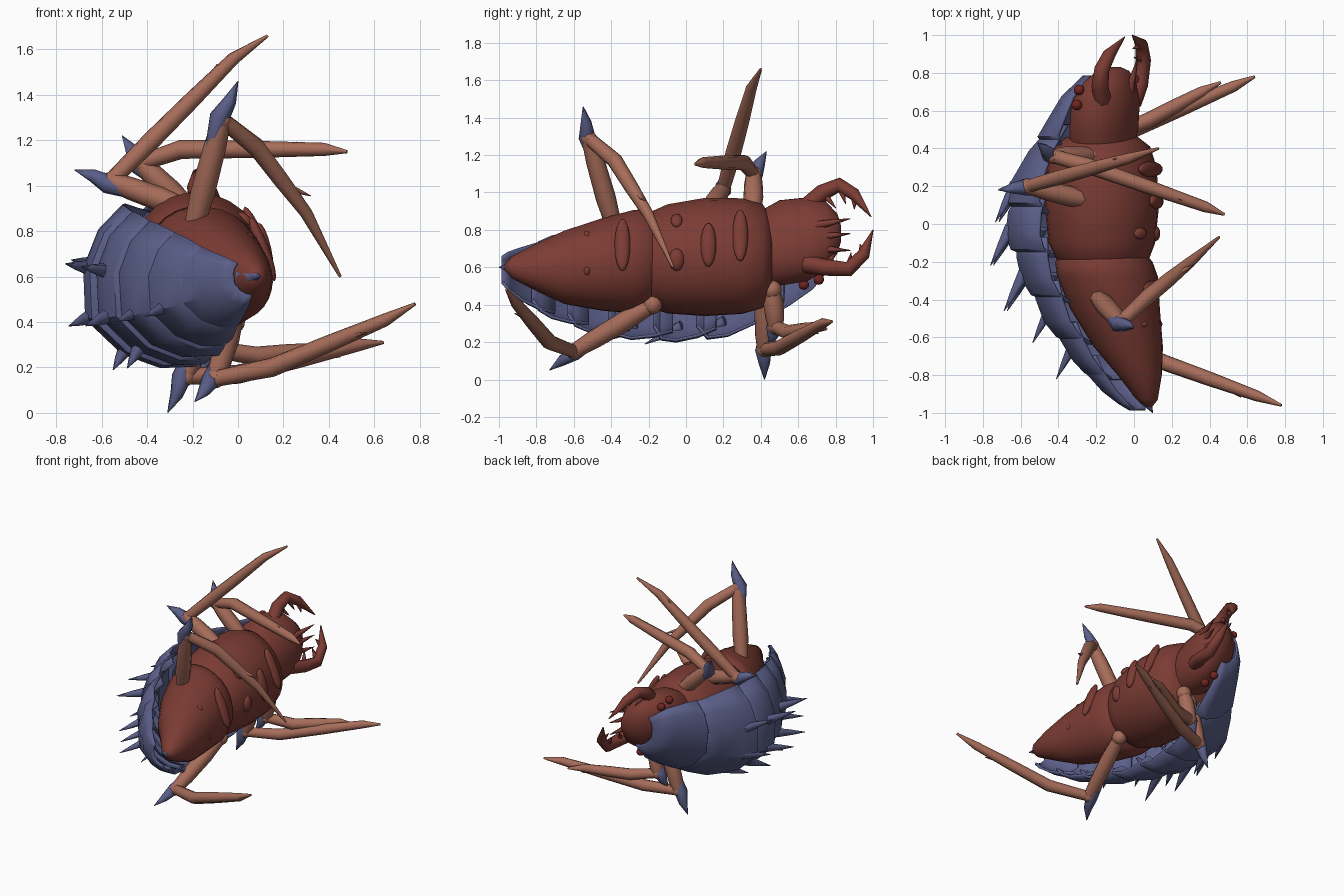
import bpy, bmesh, math
from mathutils import Vector, Matrix

if "Cube" in bpy.data.objects:
    bpy.data.objects.remove(bpy.data.objects["Cube"])


def material(name, rgb):
    m = bpy.data.materials.new(name)
    m.use_nodes = True
    m.diffuse_color = (*rgb, 1)
    bsdf = next(n for n in m.node_tree.nodes if n.type == 'BSDF_PRINCIPLED')
    bsdf.inputs["Base Color"].default_value = (*rgb, 1)
    bsdf.inputs["Roughness"].default_value = 0.8
    return m


RED = material("dark_red_body", (0.2, 0.045, 0.034))
BLUE = material("slate_blue_shell", (0.105, 0.115, 0.25))
TAN = material("tan_leg", (0.38, 0.15, 0.1))
EYE = material("deep_red_eye", (0.17, 0.018, 0.014))

# The body is rolled: BACK points out of the shell, SIDE to the upper flank
BACK = Vector((-0.91, 0, -0.41))
SIDE = Vector((-0.41, 0, 0.91))
TAIL = Vector((0, -1, 0))


def finish(name, bm, mat, angle):
    bmesh.ops.recalc_face_normals(bm, faces=bm.faces)
    me = bpy.data.meshes.new(name)
    bm.to_mesh(me)
    bm.free()
    me.materials.append(mat)
    ob = bpy.data.objects.new(name, me)
    bpy.context.collection.objects.link(ob)
    bpy.ops.object.select_all(action='DESELECT')
    ob.select_set(True)
    bpy.context.view_layer.objects.active = ob
    bpy.ops.object.shade_smooth_by_angle(angle=math.radians(angle))
    return ob


def loft(name, rings, mat, closed=True, angle=60):
    bm = bmesh.new()
    rows = [[bm.verts.new(p) for p in ring] for ring in rings]
    n = len(rings[0])
    for a, b in zip(rows, rows[1:]):
        for i in range(n if closed else n - 1):
            j = (i + 1) % n
            bm.faces.new((a[i], a[j], b[j], b[i]))
    if closed:
        bm.faces.new(rows[0])
        bm.faces.new(rows[-1])
    return finish(name, bm, mat, angle)


def tube(name, points, radii, mat, sides=8):
    pts = [Vector(p) for p in points]
    rings, prev, u = [], None, None
    for i, p in enumerate(pts):
        t = (pts[min(i + 1, len(pts) - 1)] - pts[max(i - 1, 0)]).normalized()
        u = t.orthogonal().normalized() if prev is None else prev.rotation_difference(t) @ u
        prev, v = t, t.cross(u)
        rings.append([p + radii[i] * (u * math.cos(k * math.tau / sides) + v * math.sin(k * math.tau / sides))
                      for k in range(sides)])
    return loft(name, rings, mat)


def spike(name, base, tip, r, mat):
    base, tip = Vector(base), Vector(tip)
    return tube(name, [base, base.lerp(tip, 0.5), tip], [r, r * 0.6, 0.002], mat, 6)


def blob(name, loc, size, mat, tilt=0):
    bm = bmesh.new()
    bmesh.ops.create_uvsphere(bm, u_segments=14, v_segments=8, radius=1)
    bm.transform(Matrix.Translation(loc) @ Matrix.Rotation(tilt, 4, 'Y') @ Matrix.Diagonal((*size, 1)))
    return finish(name, bm, mat, 60)


# Body sections: y, centre x, centre z, half depth, half width
def body(name, sections):
    loft(name, [[Vector((x, y, z)) + BACK * a * math.cos(k * math.tau / 28) + SIDE * b * math.sin(k * math.tau / 28)
                 for k in range(28)] for y, x, z, a, b in sections], RED)


body("abdomen", [(-.97, .08, .6, .015, .015), (-.93, .07, .6, .055, .06), (-.8, .03, .6, .115, .13),
                 (-.65, -.03, .6, .18, .2), (-.45, -.1, .615, .235, .25), (-.28, -.14, .63, .265, .28),
                 (-.2, -.16, .64, .255, .275), (-.13, -.16, .65, .2, .2)])
body("thorax", [(-.24, -.16, .64, .2, .2), (-.19, -.165, .64, .24, .26), (-.1, -.17, .645, .28, .295),
                (.1, -.17, .655, .3, .32), (.3, -.17, .66, .285, .315), (.41, -.17, .66, .25, .285),
                (.46, -.17, .66, .19, .2)])
body("head", [(.38, -.17, .7, .16, .2), (.5, -.16, .73, .17, .24), (.65, -.15, .75, .17, .235),
              (.75, -.13, .77, .13, .19), (.81, -.11, .78, .08, .11), (.83, -.1, .78, .03, .04)])

# Shell outline along the body: y, centre x, centre z, half width, keel height
OUTLINE = [(.78, -.14, .75, .14, .14), (.72, -.15, .74, .22, .21), (.52, -.16, .69, .28, .31),
           (.34, -.17, .655, .35, .45), (.1, -.17, .65, .38, .55), (-.1, -.16, .64, .375, .54),
           (-.3, -.13, .62, .35, .48), (-.5, -.08, .605, .31, .42), (-.68, -.02, .6, .25, .35),
           (-.84, .02, .595, .17, .25), (-1, .06, .6, .08, .07)]
SECTION = [(-1, .36), (-.85, .62), (-.53, .85), (0, 1), (.53, .85), (.85, .62), (1, .36)]


def shell_point(y, s, d, f):
    a, b = next((a, b) for a, b in zip(OUTLINE, OUTLINE[1:]) if a[0] >= y >= b[0])
    t = (a[0] - y) / (a[0] - b[0])
    _, x, z, w, k = (p + (q - p) * t for p, q in zip(a, b))
    return Vector((x, y, z)) + SIDE * s * w * f + BACK * d * k * f


# Shell plates: each rises to a flared rear rim, then curls down onto the next plate
CURL = [(0, .9), (.3, .97), (.65, 1.02), (.88, 1.0), (1, .84)]
PLATES = [(.78, .42), (.52, .06), (.16, -.17), (-.07, -.41), (-.3, -.63), (-.52, -.82), (-.7, -.98)]
for i, (y0, y1) in enumerate(PLATES):
    rings = [[shell_point(y0 + (y1 - y0) * t, s, d, f) for s, d in SECTION] for t, f in CURL]
    plate = loft(f"shell_plate_{i + 1}", rings, BLUE, closed=False, angle=30)
    mod = plate.modifiers.new("thickness", 'SOLIDIFY')
    mod.thickness = .016
    mod.offset = 0
    # long slender spines lying backward on the middle plates
    if 1 <= i <= 5:
        for s, d in SECTION[2:5] if i < 4 else SECTION[3:4]:
            base = shell_point(y1 + .15, s, d, .97)
            out = (BACK + SIDE * s * 1.3).normalized()
            size = 1 if i < 4 else .75
            spike(f"shell_spine_{i}_{s}", base, base + (out * .11 + TAIL * .2) * size, .036 * size, BLUE)
spike("tail_spine", (.03, -.88, .6), (.1, -1, .6), .05, BLUE)

# Legs: hip, knee, three shin points to the tip, then the knee spine tip
LEGS = {
    "upper_rear": [(-.2, -.38, .8), (-.07, -.52, 1.29), (.08, -.38, 1.17), (.3, -.2, .88), (.45, -.07, .6), (0, -.55, 1.46)],
    "upper_middle": [(-.23, .12, .9), (-.56, .2, 1.02), (-.38, .25, 1.2), (-.02, .35, 1.56), (.13, .4, 1.66), (-.72, .18, 1.07)],
    "upper_front": [(-.22, .36, .9), (-.43, .36, 1.1), (-.25, .31, 1.16), (.38, .09, 1.16), (.48, .05, 1.15), (-.51, .43, 1.22)],
    "lower_rear": [(-.02, -.18, .4), (-.1, -.6, .15), (.15, -.73, .2), (.65, -.91, .41), (.78, -.96, .48), (-.19, -.73, .05)],
    "lower_middle": [(-.14, .42, .46), (-.23, .42, .16), (0, .5, .17), (.53, .73, .3), (.64, .78, .31), (-.31, .42, 0)],
    "lower_front": [(-.06, .46, .48), (-.1, .48, .28), (.08, .55, .25), (.36, .7, .28), (.46, .75, .27), (-.17, .45, .18)],
}
for name, (hip, knee, bend, fore, tip, spine) in LEGS.items():
    h, k, b, f, sp = (Vector(p) for p in (hip, knee, bend, fore, spine))
    blob(name + "_hip", h, (.052, .052, .052), TAN)
    tube(name + "_thigh", [h, h.lerp(k, .35), h.lerp(k, .75), k], [.042, .054, .05, .04], TAN)
    blob(name + "_knee", k, (.042, .042, .042), TAN)
    tube(name + "_shin", [k, b, b.lerp(f, .5), f, tip], [.036, .042, .038, .029, .007], TAN)
    # blue guard running up the outside of the thigh into the knee spine
    outer = (k - b).normalized() * .03
    tube(name + "_knee_spine", [h.lerp(k, .68) + outer, k + outer * .6, k.lerp(sp, .5), sp],
         [.018, .046, .03, .002], BLUE, 6)
    mid = b.lerp(f, .6)
    away = (mid - h.lerp(k, .2)).normalized()
    spike(name + "_shin_spur", mid, mid + (f - b).normalized() * .08 + away * .07, .02, TAN)

# Curved jaws with inner teeth, one on each side of the mouth
JAWS = {
    "upper_jaw": [(-.16, .62, .9), (-.18, .73, 1.0), (-.17, .82, 1.04), (-.13, .9, .99), (-.05, .99, .87)],
    "lower_jaw": [(-.01, .64, .62), (.03, .74, .6), (.05, .87, .59), (.04, .95, .67), (-.01, 1, .8)],
}
mouth = Vector((-.07, .9, .8))
for name, path in JAWS.items():
    tube(name, path, [.05, .045, .04, .034, .003], RED)
    for i in (1, 2, 3):
        p = Vector(path[i])
        spike(f"{name}_tooth_{i}", p, p.lerp(mouth, .42), .024, RED)

# Mouth feelers
for i, (z, end) in enumerate(((.82, .86), (.76, .78), (.7, .69))):
    spike(f"mouth_feeler_{i}", (-.03, .68, z), (.02, .88, end), .028, RED)

# Eyes along both edges of the head shield
for side in (-1, 1):
    for j, (y, s, d) in enumerate(((.71, .21, .06), (.63, .24, .06))):
        p = Vector((-.15, y, .75)) + SIDE * s * side + BACK * d
        blob(f"eye_{side}_{j}", p, (.028, .028, .028), EYE)

# Raised belly ridges and small bumps: y, height z, half length, section centre x, z, radius
RIDGES = [(.29, .77, .15, -.17, .66, .28), (.12, .72, .12, -.17, .655, .295), (-.05, .85, .045, -.17, .65, .285),
          (-.05, .64, .06, -.17, .65, .28), (-.34, .72, .15, -.13, .63, .255), (-.53, .78, .022, -.07, .61, .21),
          (-.53, .58, .024, -.07, .61, .21), (-.66, .57, .022, -.03, .6, .175)]
for i, (y, z, length, cx, cz, r) in enumerate(RIDGES):
    dz = z - cz
    dx = math.sqrt(r * r - dz * dz)
    thin = min(.042, length * .7)
    blob(f"belly_ridge_{i}", (cx + dx, y, z), (thin * .7, thin, length), RED, math.atan2(-dz, dx))
